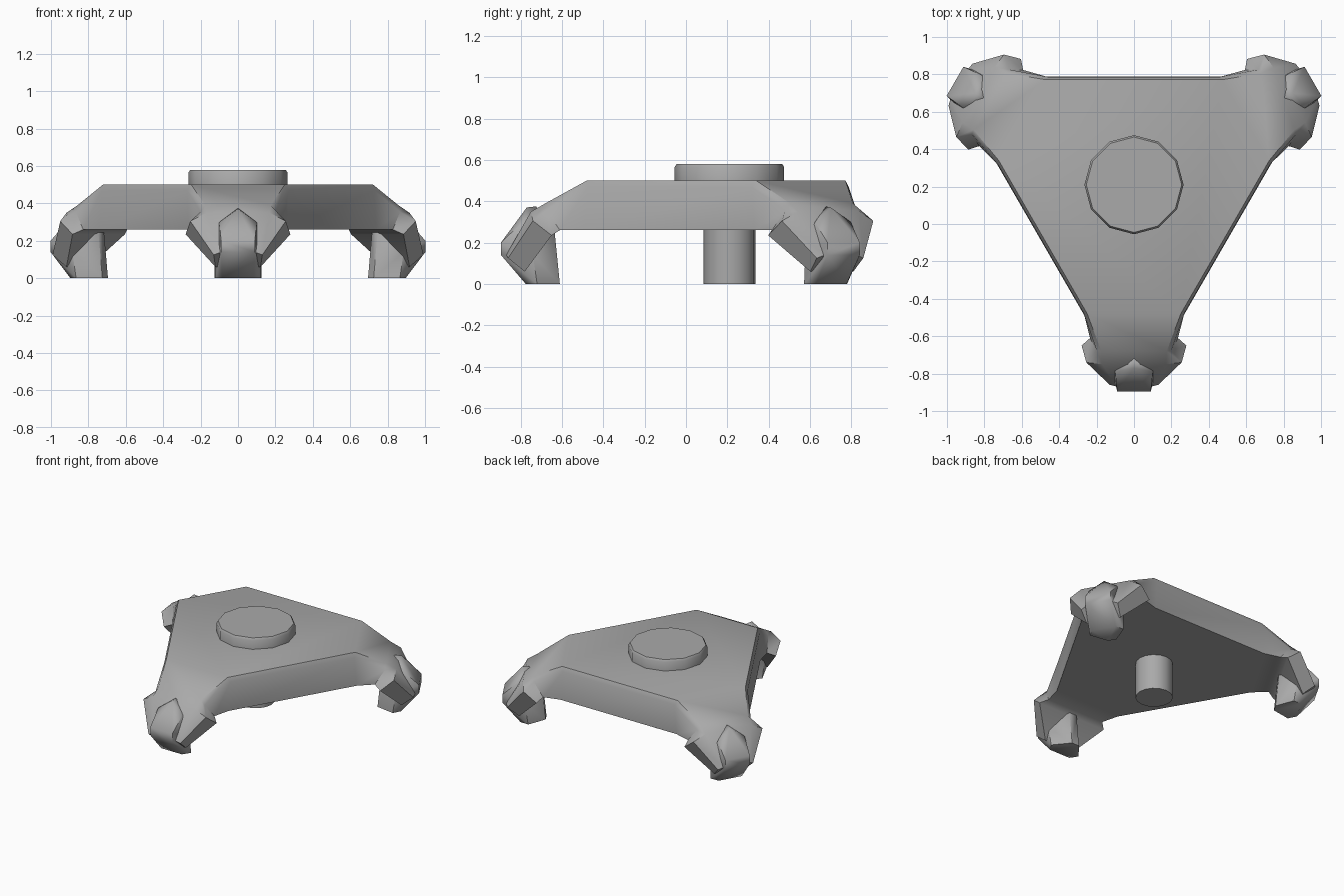
import bpy, bmesh, math
from mathutils import Matrix, Vector

if "Cube" in bpy.data.objects:
    bpy.data.objects.remove(bpy.data.objects["Cube"])

CY = 0.21   # y of the three-fold axis

grey = bpy.data.materials.new("grey_metal")
grey.diffuse_color = (0.4, 0.4, 0.4, 1)
grey.use_nodes = True
grey.node_tree.nodes["Principled BSDF"].inputs["Base Color"].default_value = grey.diffuse_color


def place(x, r, z, k):
    """Point at side offset x and reach r on arm k (arm 0 points to the front)."""
    p = Matrix.Rotation(math.radians(120 * k), 3, 'Z') @ Vector((x, -r, z))
    return p + Vector((0, CY, 0))


def finish(bm, name, angle):
    bmesh.ops.recalc_face_normals(bm, faces=bm.faces[:])
    me = bpy.data.meshes.new(name)
    bm.to_mesh(me)
    bm.free()
    ob = bpy.data.objects.new(name, me)
    bpy.context.collection.objects.link(ob)
    me.materials.append(grey)
    bpy.ops.object.select_all(action='DESELECT')
    ob.select_set(True)
    bpy.context.view_layer.objects.active = ob
    bpy.ops.object.shade_smooth_by_angle(angle=math.radians(angle))
    return ob


# Body: each arm is a row of sections, given as (underside, rim, crown) of (x, reach, z)
SECTIONS = [
    ((0.265, 0.70, 0.26), (0.270, 0.685, 0.47), (0.250, 0.69, 0.50)),   # shoulder
    ((0.235, 0.82, 0.26), (0.200, 0.885, 0.355), (0.175, 0.89, 0.39)),  # neck
    ((0.280, 0.86, 0.235), (0.255, 0.95, 0.305), (0.170, 0.96, 0.35)),  # prongs
    ((0.120, 0.99, 0.06), (0.130, 1.07, 0.125), (0.090, 1.08, 0.14)),   # tip
]
bm = bmesh.new()
arms = []
for k in range(3):
    rows = []
    for sec in SECTIONS:
        left = [bm.verts.new(place(-x, r, z, k)) for x, r, z in sec]
        right = [bm.verts.new(place(x, r, z, k)) for x, r, z in reversed(sec)]
        rows.append(left + right)
    for a, b in zip(rows, rows[1:]):
        for i in range(6):
            j = (i + 1) % 6
            bm.faces.new((a[i], a[j], b[j], b[i]))
    bm.faces.new(rows[-1])
    arms.append(rows[0])
# Walls between the arms, then the flat deck and underside
for k in range(3):
    a, b = arms[k], arms[(k + 1) % 3]
    bm.faces.new((a[5], b[0], b[1], a[4]))
    bm.faces.new((a[4], b[1], b[2], a[3]))
bm.faces.new([v for s in arms for v in (s[2], s[3])])
bm.faces.new([v for s in arms for v in (s[0], s[5])])
finish(bm, "tripod_body", 40)

# Feet: faceted claws wrapped over the arm tips
FOOT = [
    (0.03, 0.82, 0), (0.12, 0.93, 0), (0.085, 0.985, 0),   # sole
    (0.125, 0.95, 0.14), (0.03, 0.845, 0.25),              # inner side
    (0.09, 1.105, 0.14), (0.09, 1.105, 0.20),              # outer face
    (0.10, 1.00, 0.30), (0.0, 0.98, 0.37), (0.0, 0.935, 0.375),
]
for k in range(3):
    bm = bmesh.new()
    for x, r, z in FOOT:
        for s in ((-1, 1) if x else (1,)):
            bm.verts.new(place(s * x, r, z, k))
    bmesh.ops.convex_hull(bm, input=bm.verts[:])
    finish(bm, f"foot_{k + 1}", 50)


def turned(name, profile, sides):
    """Closed solid turned about the central axis from (radius, z) points."""
    bm = bmesh.new()
    rings = []
    for rad, z in profile:
        rings.append([bm.verts.new((rad * math.sin(2 * math.pi * i / sides),
                                    CY + rad * math.cos(2 * math.pi * i / sides), z))
                      for i in range(sides)])
    for a, b in zip(rings, rings[1:]):
        for i in range(sides):
            j = (i + 1) % sides
            bm.faces.new((a[i], a[j], b[j], b[i]))
    bm.faces.new(rings[0])
    bm.faces.new(rings[-1])
    finish(bm, name, 50)


# Low disc on the deck and post beneath it
turned("top_disc", [(0.265, 0.48), (0.265, 0.565), (0.255, 0.58)], 12)
turned("centre_post", [(0.125, 0.0), (0.125, 0.28)], 16)
